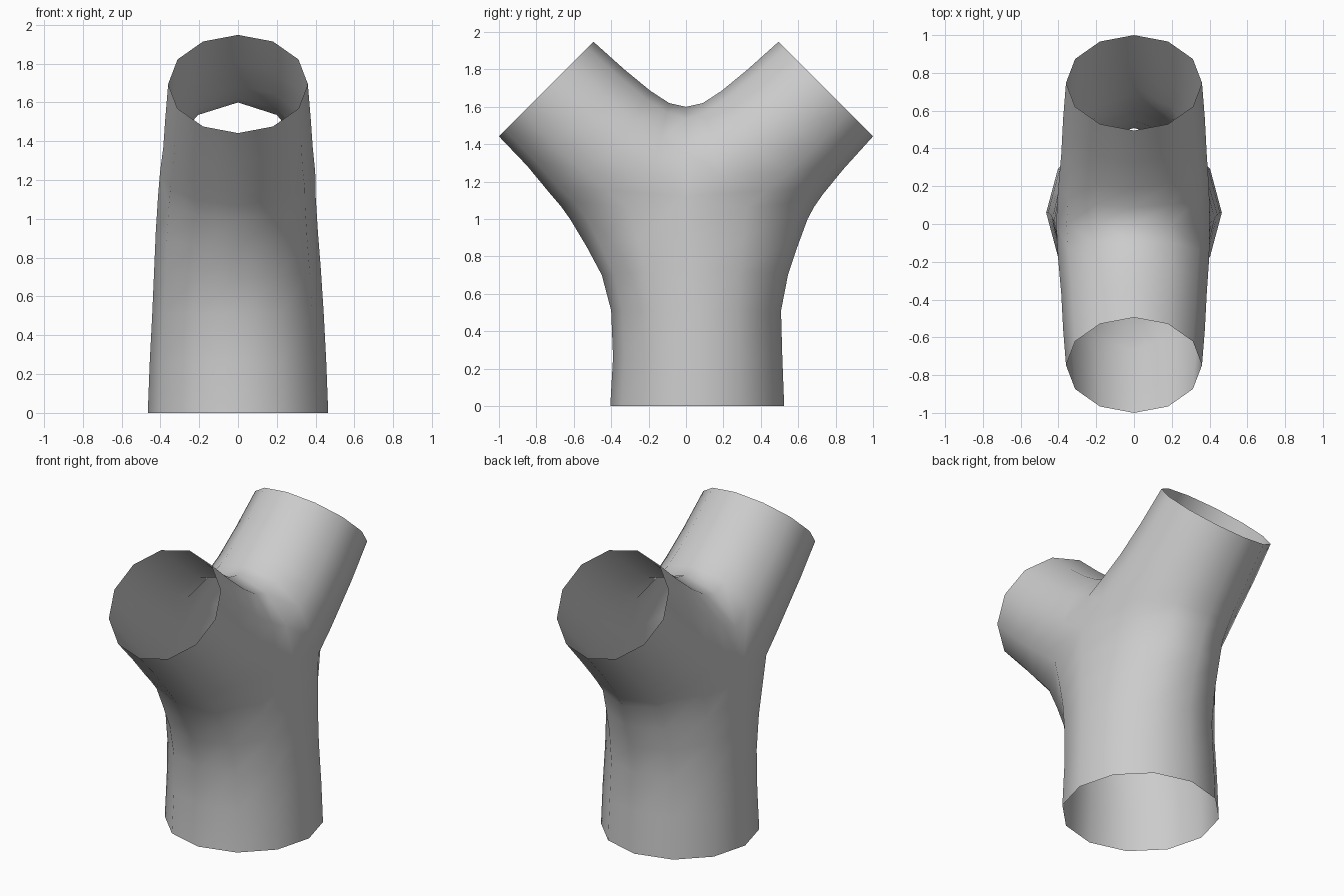
import bpy, bmesh
from math import sin, cos, pi

if "Cube" in bpy.data.objects:
    bpy.data.objects.remove(bpy.data.objects["Cube"])

SIDES = 12
HALF = SIDES // 2

# Each row: half-width, dent of +x side, side (y, z), first mid (y, z), second mid (y, z)
JOINT = (0.412, 0.012, (0.0, 1.12))
CROTCH, FRONT, BACK = (0.0, 1.6), (-0.62, 1.0), (0.65, 1.0)

trunk = [
    (0.465, 0, (0.06, 0.0), (0.525, 0.0), (-0.405, 0.0)),
    (0.455, 0, (0.06, 0.26), (0.515, 0.26), (-0.39, 0.26)),
    (0.442, 0, (0.05, 0.51), (0.508, 0.51), (-0.40, 0.51)),
    (0.432, 0.005, (0.03, 0.74), (0.545, 0.70), (-0.45, 0.70)),
    (0.424, 0.012, (0.015, 0.93), (0.595, 0.85), (-0.53, 0.85)),
    (*JOINT, BACK, FRONT),
]
back_arm = [
    (0.36, 0, (0.7475, 1.695), (0.495, 1.948), (1.0, 1.442)),
    (0.375, 0, (0.56, 1.515), (0.33, 1.80), (0.84, 1.265)),
    (0.385, 0, (0.37, 1.37), (0.19, 1.685), (0.73, 1.13)),
    (0.402, 0.004, (0.18, 1.24), (0.09, 1.62), (0.685, 1.065)),
    (*JOINT, CROTCH, BACK),
]
front_arm = [
    (0.36, 0, (-0.7475, 1.695), (-0.495, 1.948), (-1.0, 1.442)),
    (0.375, 0, (-0.56, 1.515), (-0.33, 1.80), (-0.85, 1.285)),
    (0.385, 0, (-0.37, 1.37), (-0.19, 1.685), (-0.73, 1.14)),
    (0.402, 0.004, (-0.18, 1.24), (-0.09, 1.62), (-0.67, 1.07)),
    (*JOINT, CROTCH, FRONT),
]


def ring(bm, row):
    """Loop of two half-ellipses that share their side points."""
    width, dent, side, mid_a, mid_b = row
    verts = []
    for k in range(SIDES):
        a = 2 * pi * k / SIDES
        mid = mid_a if k < HALF else mid_b
        s = abs(sin(a))
        x = cos(a) * (width - dent if cos(a) > 0 else width)
        verts.append(bm.verts.new((x, side[0] + (mid[0] - side[0]) * s,
                                   side[1] + (mid[1] - side[1]) * s)))
    return verts


bm = bmesh.new()
for tube in (trunk, back_arm, front_arm):
    rings = [ring(bm, row) for row in tube]
    for lo, hi in zip(rings, rings[1:]):
        for k in range(SIDES):
            n = (k + 1) % SIDES
            bm.faces.new((lo[k], lo[n], hi[n], hi[k]))

# Weld the three tubes along the shared seams
bmesh.ops.remove_doubles(bm, verts=bm.verts[:], dist=0.001)
bmesh.ops.recalc_face_normals(bm, faces=bm.faces[:])
# Make sure the open shell faces outward
bm.normal_update()
if sum(f.normal.x * f.calc_center_median().x for f in bm.faces) < 0:
    bmesh.ops.reverse_faces(bm, faces=bm.faces[:])
for f in bm.faces:
    f.smooth = True

mesh = bpy.data.meshes.new("y_pipe")
bm.to_mesh(mesh)
bm.free()
bpy.context.collection.objects.link(bpy.data.objects.new("y_pipe", mesh))
